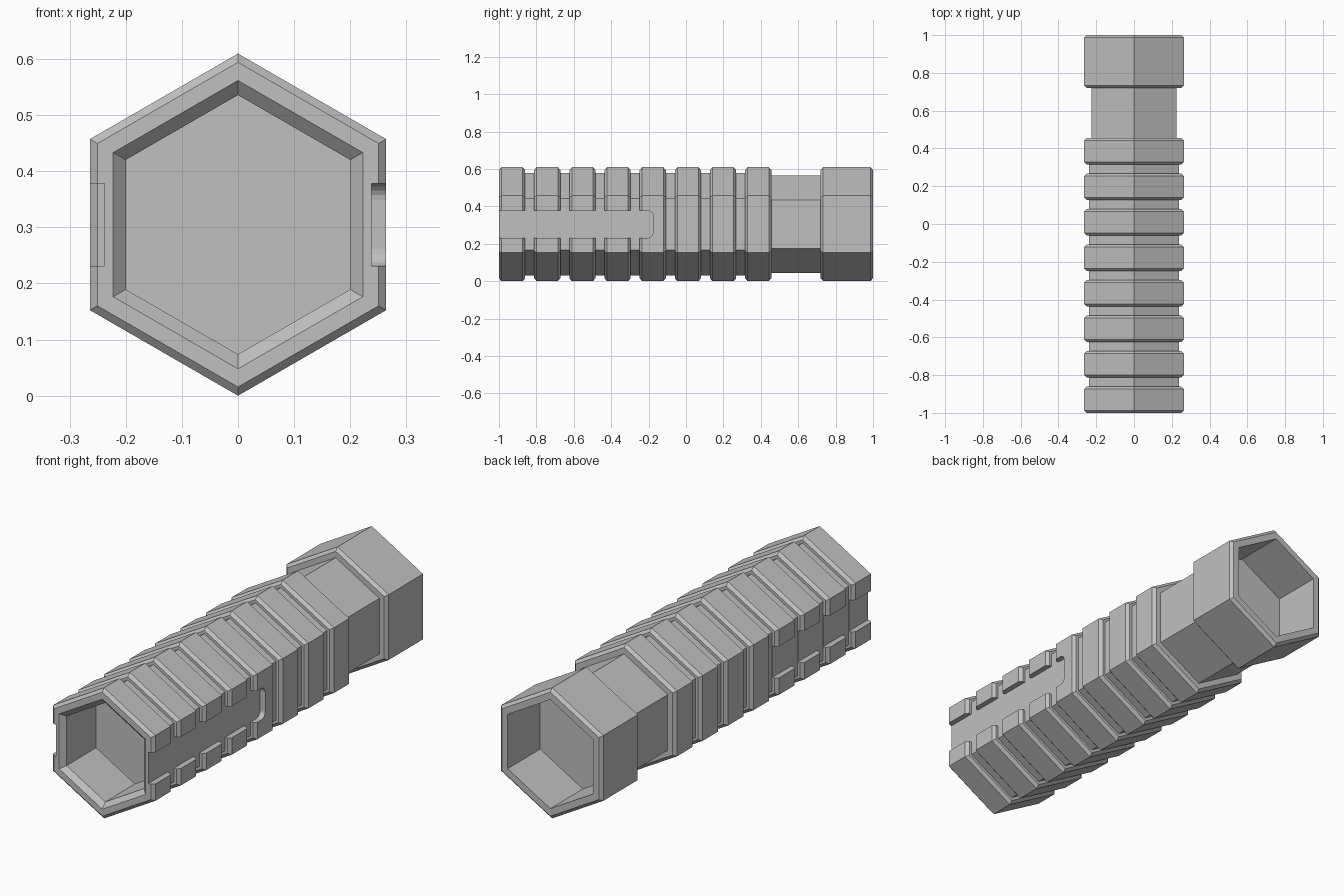
import bpy, bmesh, math

cube = bpy.data.objects.get("Cube")
if cube:
    bpy.data.objects.remove(cube, do_unlink=True)

SIDES = 6
APOTHEM = 0.264                                  # centre to flat side
MID = APOTHEM / math.cos(math.pi / SIDES)        # height of the axis
GROOVE, NECK, CH = 0.2375, 0.225, 0.0135
RIBS, PITCH, RIB_LEN = 8, 0.188, 0.14

metal = bpy.data.materials.new("grey metal")
metal.use_nodes = True
grey = (0.53, 0.53, 0.53, 1)
metal.diffuse_color = grey
metal.node_tree.nodes["Principled BSDF"].inputs["Base Color"].default_value = grey


def make_object(name, bm):
    bmesh.ops.recalc_face_normals(bm, faces=bm.faces)
    mesh = bpy.data.meshes.new(name)
    bm.to_mesh(mesh)
    bm.free()
    mesh.materials.append(metal)
    obj = bpy.data.objects.new(name, mesh)
    bpy.context.collection.objects.link(obj)
    return obj


def hex_sweep(name, profile):
    """Hexagonal rings along y, given as (y, apothem), closed at both ends."""
    bm = bmesh.new()
    rings = []
    for y, apothem in profile:
        r = apothem / math.cos(math.pi / SIDES)
        angles = [math.pi / 2 + 2 * math.pi * k / SIDES for k in range(SIDES)]
        rings.append([bm.verts.new((r * math.cos(a), y, MID + r * math.sin(a)))
                      for a in angles])
    for a, b in zip(rings, rings[1:]):
        for k in range(SIDES):
            n = (k + 1) % SIDES
            bm.faces.new((a[k], a[n], b[n], b[k]))
    bm.faces.new(rings[0])
    bm.faces.new(rings[-1])
    return make_object(name, bm)


def collar(start, end, front_base, back_base):
    """Raised band with chamfered rims."""
    return [(start, front_base), (start, APOTHEM - CH), (start + CH, APOTHEM),
            (end - CH, APOTHEM), (end, APOTHEM - CH), (end, back_base)]


# front socket with a bevelled lip, ribs, neck, head and rear socket
profile = [(-0.76, 0.2), (-0.9775, 0.2)]
for i in range(RIBS):
    y = -1 + i * PITCH
    profile += collar(y, y + RIB_LEN,
                      0.2225 if i == 0 else GROOVE,
                      NECK if i == RIBS - 1 else GROOVE)
profile += collar(0.72, 1, NECK, 0.22)
profile += [(0.76, 0.22)]
grip = hex_sweep("ribbed_hexagonal_grip", profile)


def slot_cutter(side):
    """Long box with rounded inner end, open at the front."""
    bm = bmesh.new()
    bmesh.ops.create_cube(bm, size=1)
    for v in bm.verts:
        v.co.x = side * (0.238 if v.co.x < 0 else 0.35)
        v.co.y = -1.1 if v.co.y < 0 else -0.176
        v.co.z = MID + v.co.z * 0.147
    corners = [e for e in bm.edges if all(v.co.y > -1 for v in e.verts)
               and abs(e.verts[0].co.x - e.verts[1].co.x) > 0.05]
    bmesh.ops.bevel(bm, geom=corners, offset=0.03, segments=5,
                    profile=0.5, affect='EDGES')
    cutter = make_object("slot_cutter", bm)
    cutter.hide_render = True
    return cutter


# side slots cut through the first five ribs
bpy.context.view_layer.objects.active = grip
grip.select_set(True)
for side in (-1, 1):
    cutter = slot_cutter(side)
    mod = grip.modifiers.new("side slot", 'BOOLEAN')
    mod.operation = 'DIFFERENCE'
    mod.solver = 'EXACT'
    mod.object = cutter
    bpy.ops.object.modifier_apply(modifier=mod.name)
    bpy.data.objects.remove(cutter, do_unlink=True)
